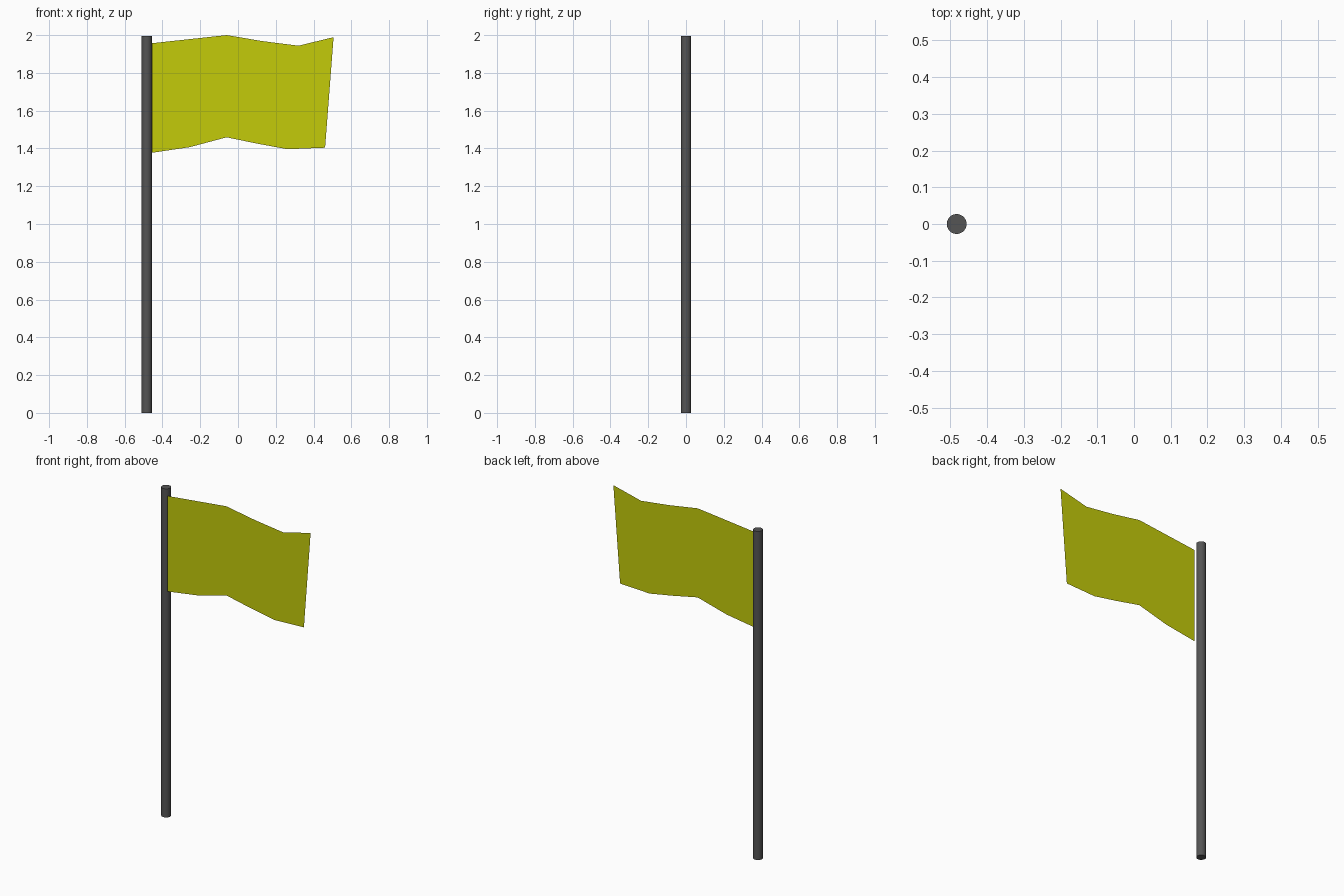
import bpy, bmesh

if "Cube" in bpy.data.objects:
    bpy.data.objects.remove(bpy.data.objects["Cube"])


def paint(obj, name, rgb):
    mat = bpy.data.materials.new(name)
    mat.diffuse_color = (*rgb, 1)
    mat.use_nodes = True
    mat.node_tree.nodes["Principled BSDF"].inputs["Base Color"].default_value = mat.diffuse_color
    obj.data.materials.append(mat)


# Pole: round upright rod
POLE_X, RADIUS, HEIGHT = -0.483, 0.027, 1.995
bpy.ops.mesh.primitive_cylinder_add(vertices=32, radius=RADIUS, depth=HEIGHT,
                                    location=(POLE_X, 0, HEIGHT / 2))
pole = bpy.context.object
pole.name = "pole"
bpy.ops.object.shade_smooth_by_angle()
paint(pole, "dark_grey", (0.09, 0.09, 0.09))

# Flag: single flat sheet touching the front of the pole, (x, z) outline
bottom = [(-0.456, 1.377), (-0.255, 1.407), (-0.06, 1.459), (0.104, 1.425), (0.263, 1.396)]
fly = [(0.461, 1.404), (0.432, 1.533), (0.427, 1.655), (0.469, 1.825)]
top = [(0.506, 1.989), (0.32, 1.944), (0.13, 1.968), (-0.06, 2.0), (-0.255, 1.976)]
hoist = [(-0.456, 1.957), (-0.409, 1.804), (-0.377, 1.65), (-0.409, 1.502)]

bm = bmesh.new()
bm.faces.new([bm.verts.new((x, -0.026, z)) for x, z in bottom + fly + top + hoist])
bmesh.ops.triangulate(bm, faces=bm.faces[:], ngon_method='BEAUTY')
mesh = bpy.data.meshes.new("flag")
bm.to_mesh(mesh)
bm.free()
flag = bpy.data.objects.new("flag", mesh)
bpy.context.collection.objects.link(flag)
paint(flag, "yellow", (0.55, 0.6, 0.003))
